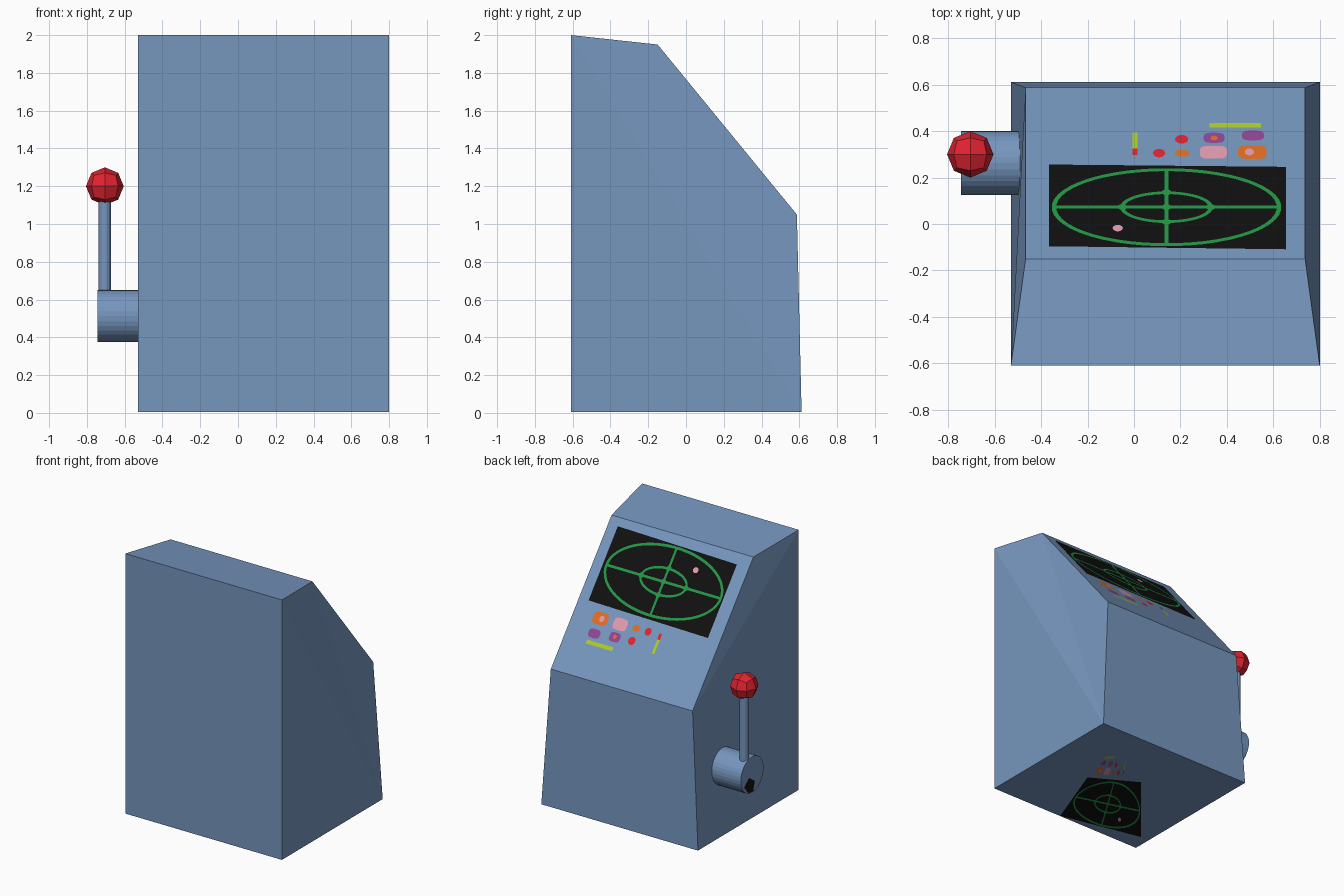
import bpy, bmesh, math
from mathutils import Vector, Matrix

if "Cube" in bpy.data.objects:
    bpy.data.objects.remove(bpy.data.objects["Cube"])


def material(name, rgb):
    m = bpy.data.materials.new(name)
    m.diffuse_color = (*rgb, 1)
    m.use_nodes = True
    m.node_tree.nodes["Principled BSDF"].inputs["Base Color"].default_value = m.diffuse_color
    return m


blue = material("cabinet blue", (0.18, 0.305, 0.515))
red = material("red", (0.75, 0.017, 0.03))
black = material("screen black", (0.005, 0.005, 0.005))
green = material("radar green", (0.017, 0.305, 0.061))
pink = material("pink", (0.75, 0.33, 0.43))
orange = material("orange", (0.75, 0.156, 0.017))
purple = material("purple", (0.283, 0.061, 0.305))
lime = material("lime", (0.43, 0.61, 0.021))


def finish(bm, name, mat):
    me = bpy.data.meshes.new(name)
    bm.to_mesh(me)
    bm.free()
    me.materials.append(mat)
    ob = bpy.data.objects.new(name, me)
    bpy.context.collection.objects.link(ob)
    return ob


# Cabinet: side profile (y, z, inset in x), slightly tapered to the panel
BASE = 0.005
profile = [(-0.61, BASE, 0), (-0.61, 2.0, 0), (-0.15, 1.95, 0.063),
           (0.587, 1.05, 0.063), (0.612, BASE, 0)]
bm = bmesh.new()
left = [bm.verts.new((-0.53 + i, y, z)) for y, z, i in profile]
right = [bm.verts.new((0.80 - i, y, z)) for y, z, i in profile]
for k in range(5):
    j = (k + 1) % 5
    bm.faces.new((left[k], left[j], right[j], right[k]))
for side, tris in ((left, ((0, 1, 3), (1, 2, 3), (0, 3, 4))),
                   (right, ((0, 1, 4), (1, 2, 4), (2, 3, 4)))):
    for t in tris:
        bm.faces.new([side[n] for n in t])
bmesh.ops.recalc_face_normals(bm, faces=bm.faces)
finish(bm, "cabinet", blue)


# Lever: hub, stick and knob
def cylinder(name, radius, a, b, sides, mat):
    a, b = Vector(a), Vector(b)
    bm = bmesh.new()
    rot = (b - a).to_track_quat('Z', 'Y').to_matrix().to_4x4()
    bmesh.ops.create_cone(bm, cap_ends=True, segments=sides, radius1=radius,
                          radius2=radius, depth=(b - a).length,
                          matrix=Matrix.Translation((a + b) / 2) @ rot)
    return finish(bm, name, mat)


cylinder("lever_hub", 0.138, (-0.745, 0.262, 0.512), (-0.47, 0.262, 0.512), 32, blue)
cylinder("lever_stick", 0.033, (-0.705, 0.30, 0.55), (-0.705, 0.30, 1.15), 16, blue)

bm = bmesh.new()
bmesh.ops.create_cube(bm, size=2)
bmesh.ops.subdivide_edges(bm, edges=bm.edges[:], cuts=1, use_grid_fill=True)
for v in bm.verts:
    v.co = v.co.normalized() * 0.1 + Vector((-0.705, 0.30, 1.2))
finish(bm, "lever_knob", red)

# Dark worn patch on the hub end
bm = bmesh.new()
patch = [(0.10, -0.06), (0.04, -0.01), (-0.03, -0.06), (-0.01, -0.13), (0.05, -0.125)]
f = bm.faces.new([bm.verts.new((-0.747, 0.262 + y, 0.512 + z)) for y, z in patch])
f.normal_update()
if f.normal.x > 0:
    f.normal_flip()
finish(bm, "hub_patch", black)

# Painted details: drawn in top-view x, y and mapped to the panel or the underside
STEP = 0.0015
PANEL_N = Vector((0, 0.9, 0.737)).normalized()


def on_panel(x, y, layer):
    z = 1.95 - (y + 0.15) * 0.9 / 0.737
    return Vector((x, y, z)) + PANEL_N * STEP * layer


def on_underside(x, y, layer):
    s, t = (0.655 - x) / 1.02, (0.255 - y) / 0.365
    a = Vector((0.397, -0.04)).lerp(Vector((0.05, 0.139)), s)
    b = Vector((0.185, -0.605)).lerp(Vector((-0.473, -0.488)), s)
    p = a + (b - a) * t
    return Vector((p.x, p.y, BASE - STEP * layer))


def plate(name, mat, polys, layer=1):
    for place, fn, n in (("panel", on_panel, PANEL_N),
                         ("underside", on_underside, Vector((0, 0, -1)))):
        bm = bmesh.new()
        for poly in polys:
            f = bm.faces.new([bm.verts.new(fn(x, y, layer)) for x, y in poly])
            f.normal_update()
            if f.normal.dot(n) < 0:
                f.normal_flip()
        finish(bm, f"{place}_{name}", mat)


def rect(x0, x1, y0, y1):
    return [(x0, y0), (x1, y0), (x1, y1), (x0, y1)]


def blob(cx, cy, rx, ry, power=1.0, n=20):
    """Ellipse, or a rounded rectangle for power < 1."""
    pts = []
    for k in range(n):
        a = math.tau * (k + 0.5) / n
        c, s = math.cos(a), math.sin(a)
        pts.append((cx + rx * math.copysign(abs(c) ** power, c),
                    cy + ry * math.copysign(abs(s) ** power, s)))
    return pts


def ring(cx, cy, rx, ry, w, n=48):
    outer = blob(cx, cy, rx, ry, n=n)
    inner = blob(cx, cy, rx - w, ry - w * 0.64, n=n)
    return [[outer[k], outer[(k + 1) % n], inner[(k + 1) % n], inner[k]]
            for k in range(n)]


# Radar screen
CX, CY = 0.14, 0.07
plate("screen", black, [[(-0.365, 0.255), (0.655, 0.245), (0.655, -0.11), (-0.365, -0.097)]])
plate("radar_rings", green,
      ring(CX, CY, 0.495, 0.168, 0.02) + ring(CX, CY, 0.20, 0.068, 0.018), 2)
plate("radar_cross", green, [rect(CX - 0.49, CX + 0.49, CY - 0.006, CY + 0.006),
                             rect(CX - 0.009, CX + 0.009, CY - 0.16, CY + 0.16)], 2.3)
plate("radar_nodes", green,
      [blob(CX + dx, CY + dy, 0.02, 0.013) for dx, dy in
       ((-0.19, 0), (0.19, 0), (0, 0.064), (0, -0.064), (0, 0))], 2.6)
plate("radar_blip", pink, [blob(-0.07, -0.02, 0.022, 0.014)], 2)

# Buttons and indicator bars
plate("orange_buttons", orange, [blob(0.51, 0.308, 0.062, 0.029, 0.5),
                                 blob(0.207, 0.304, 0.03, 0.014, 0.7)])
plate("pink_button", pink, [blob(0.342, 0.308, 0.058, 0.028, 0.5)])
plate("purple_buttons", purple, [blob(0.512, 0.38, 0.048, 0.021, 0.6),
                                 blob(0.345, 0.37, 0.045, 0.022, 0.6)])
plate("red_buttons", red, [blob(0.108, 0.304, 0.026, 0.018),
                           blob(0.205, 0.364, 0.028, 0.019),
                           rect(-0.006, 0.016, 0.297, 0.325)])
plate("pink_light", pink, [blob(0.497, 0.308, 0.02, 0.015)], 2)
plate("orange_light", orange, [blob(0.345, 0.368, 0.015, 0.01)], 2)
plate("lime_bars", lime, [rect(0.325, 0.548, 0.415, 0.433),
                          rect(-0.006, 0.016, 0.325, 0.392)])
